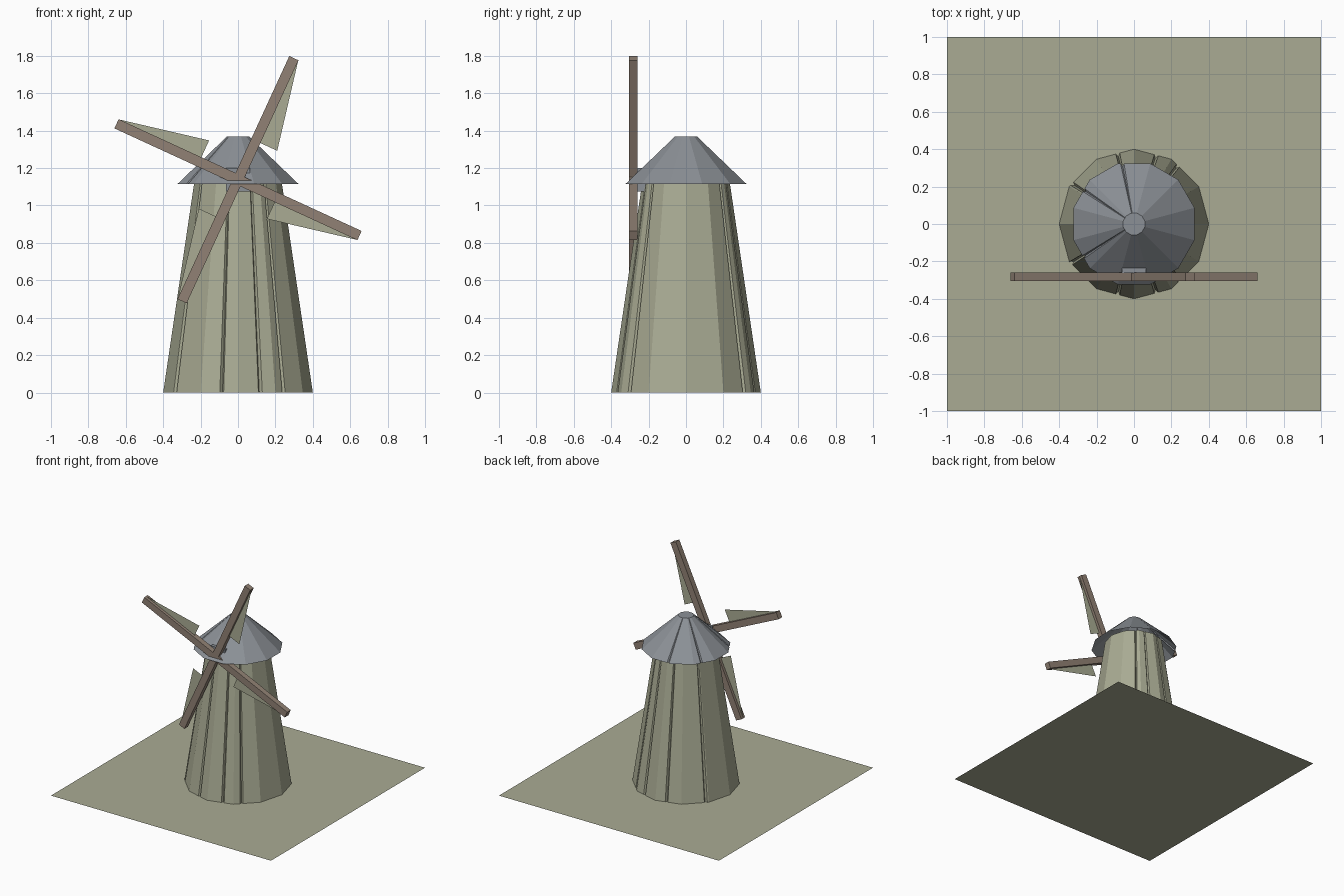
import bpy
import bmesh
from math import cos, sin, pi, radians
from mathutils import Vector

cube = bpy.data.objects.get("Cube")
if cube:
    bpy.data.objects.remove(cube, do_unlink=True)


def material(name, color):
    mat = bpy.data.materials.new(name)
    mat.use_nodes = True
    mat.diffuse_color = (*color, 1)
    mat.node_tree.nodes["Principled BSDF"].inputs["Base Color"].default_value = (*color, 1)
    return mat


sage = material("sage plaster", (0.40, 0.41, 0.295))
slate = material("slate grey", (0.26, 0.28, 0.305))
wood = material("brown wood", (0.285, 0.222, 0.177))


def finish(name, bm, mat):
    bmesh.ops.recalc_face_normals(bm, faces=bm.faces)
    mesh = bpy.data.meshes.new(name)
    bm.to_mesh(mesh)
    bm.free()
    mesh.materials.append(mat)
    obj = bpy.data.objects.new(name, mesh)
    bpy.context.collection.objects.link(obj)
    return obj


def outline(sides, offset, grooves, depth):
    """Unit polygon with narrow V grooves, as sorted (angle, radius) pairs."""
    step = 2 * pi / sides
    points = [(offset + i * step, 1.0) for i in range(sides)]
    for degrees in grooves:
        for shift, cut in ((-1.6, 0), (0, depth), (1.6, 0)):
            a = radians(degrees + shift)
            chord = cos(step / 2) / cos((a - offset) % step - step / 2)
            points.append((a, chord - cut))
    return sorted(points)


def frustum(name, points, r0, z0, r1, z1, mat):
    """Loft an outline between two heights, capped on top."""
    bm = bmesh.new()
    rings = [[bm.verts.new((r * f * cos(a), r * f * sin(a), z)) for a, f in points]
             for r, z in ((r0, z0), (r1, z1))]
    low, high = rings
    for i in range(len(points)):
        j = (i + 1) % len(points)
        bm.faces.new((low[i], low[j], high[j], high[i]))
    bm.faces.new(high)
    return finish(name, bm, mat)


def box(name, low, high, mat):
    bm = bmesh.new()
    bmesh.ops.create_cube(bm, size=1)
    low, high = Vector(low), Vector(high)
    for v in bm.verts:
        v.co = (low + high) / 2 + v.co * (high - low)
    return finish(name, bm, mat)


# Ground sheet
bm = bmesh.new()
bmesh.ops.create_grid(bm, x_segments=1, y_segments=1, size=1)
finish("ground", bm, sage)

# Tapered tower with vertical creases
tower = outline(12, 0, (53, 72, 103, 147, 212, 257, 288, 309), 0.045)
frustum("tower", tower, 0.40, 0, 0.23, 1.15, sage)

# Conical cap with creases, open underneath
roof = outline(12, radians(15), (101, 146, 213), 0.04)
frustum("roof", roof, 0.335, 1.115, 0.06, 1.37, slate)

# Block carrying the sails
box("hub_block", (-0.065, -0.262, 1.075), (0.065, -0.15, 1.20), slate)

# Four sail arms, each with a triangular cloth on one side
HUB = Vector((0, -0.282, 1.138))
for i in range(4):
    turn = radians(65.3) + i * pi / 2
    arm = box(f"sail_arm_{i + 1}", (0, -0.023, -0.027), (0.715, 0.023, 0.027), wood)
    bm = bmesh.new()
    bm.faces.new([bm.verts.new((x, 0, z)) for x, z in
                  ((0.228, 0), (0.228, -0.126), (0.71, -0.027), (0.71, 0))])
    cloth = finish(f"sail_cloth_{i + 1}", bm, sage)
    for part in (arm, cloth):
        part.location = HUB
        part.rotation_euler = (0, -turn, 0)
